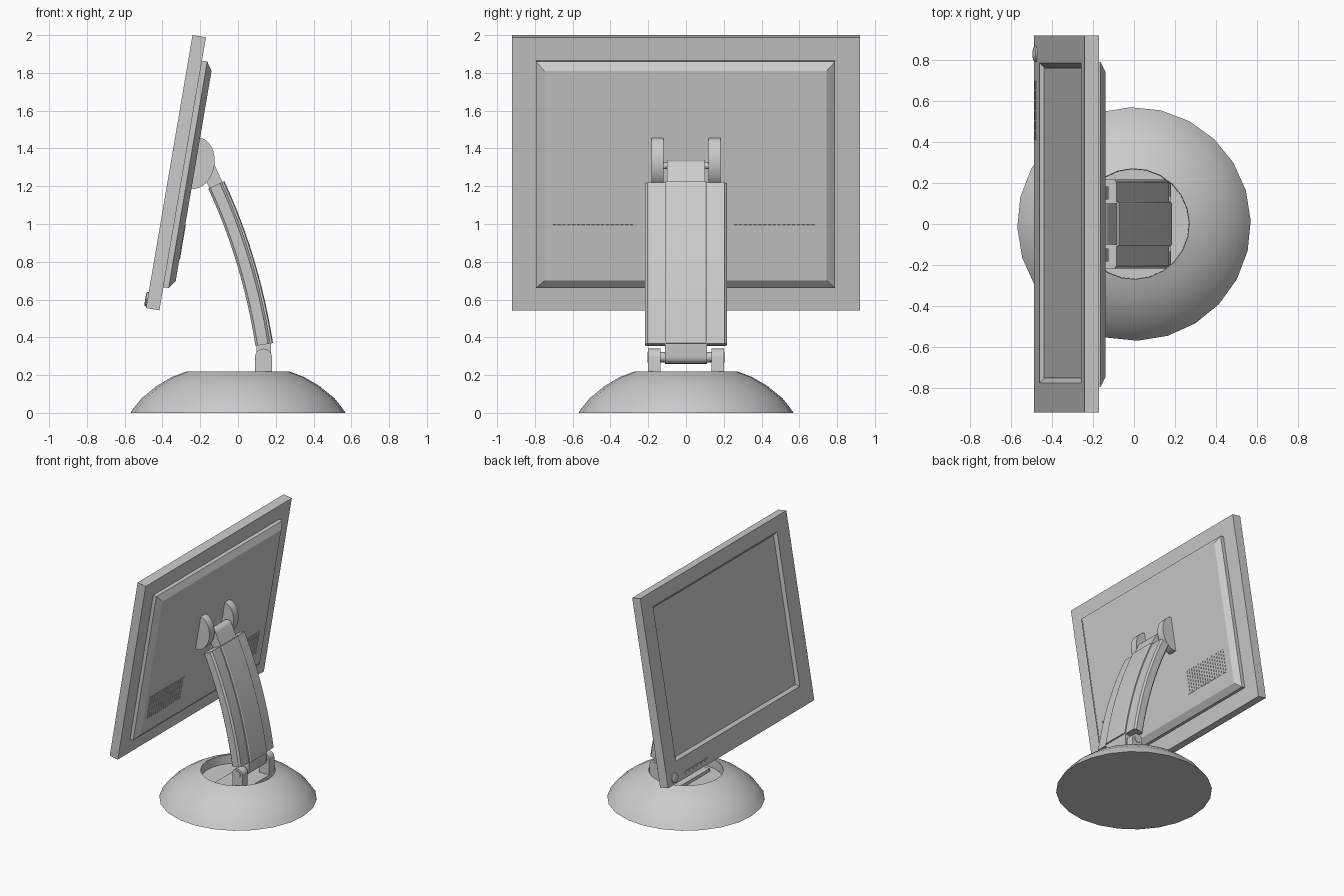
import bpy, bmesh, math
from mathutils import Vector

if "Cube" in bpy.data.objects:
    bpy.data.objects.remove(bpy.data.objects["Cube"])

GREY = bpy.data.materials.new("light_grey")
GREY.diffuse_color = (0.6, 0.6, 0.6, 1)
GREY.use_nodes = True
GREY.node_tree.nodes["Principled BSDF"].inputs["Base Color"].default_value = GREY.diffuse_color

TILT = math.asin(0.168)            # backward lean of the display
PANEL_ORIGIN = (-0.487, 0, 0.555)  # lower front edge of the display


def loft(name, rings, panel=False):
    """Skin a list of closed rings and cap both ends."""
    bm = bmesh.new()
    loops = [[bm.verts.new(p) for p in ring] for ring in rings]
    n = len(loops[0])
    for a, b in zip(loops, loops[1:]):
        for i in range(n):
            bm.faces.new((a[i], a[(i + 1) % n], b[(i + 1) % n], b[i]))
    bm.faces.new(loops[0])
    bm.faces.new(loops[-1])
    bmesh.ops.recalc_face_normals(bm, faces=bm.faces)
    mesh = bpy.data.meshes.new(name)
    bm.to_mesh(mesh)
    bm.free()
    mesh.materials.append(GREY)
    ob = bpy.data.objects.new(name, mesh)
    bpy.context.collection.objects.link(ob)
    if panel:                      # x = depth, z = height along the panel
        ob.location = PANEL_ORIGIN
        ob.rotation_euler = (0, TILT, 0)
    bpy.ops.object.select_all(action='DESELECT')
    ob.select_set(True)
    bpy.context.view_layer.objects.active = ob
    bpy.ops.object.shade_smooth_by_angle(angle=math.radians(30))
    return ob


def rect(x, y0, y1, z0, z1):
    return [(x, y0, z0), (x, y1, z0), (x, y1, z1), (x, y0, z1)]


def extrude_y(name, profile, y0, y1, panel=False):
    return loft(name, [[(x, y, z) for x, z in profile] for y in (y0, y1)], panel)


def box(name, x0, x1, y0, y1, z0, z1, panel=False):
    return loft(name, [rect(x, y0, y1, z0, z1) for x in (x0, x1)], panel)


def capsule(a, b, r, n=10):
    """Outline rounded around a and cut square at b."""
    a, b = Vector(a), Vector(b)
    d = (b - a).normalized()
    side = Vector((-d.y, d.x))
    arc = [a + side * r * math.cos(t) - d * r * math.sin(t)
           for t in (math.pi * i / n for i in range(n + 1))]
    return [tuple(p) for p in arc + [b - side * r, b + side * r]]


def pin(name, x, z, r, half):
    pts = [(x + r * math.cos(math.tau * i / 20), z + r * math.sin(math.tau * i / 20))
           for i in range(20)]
    return extrude_y(name, pts, -half, half)


# Domed base with a round well in its top
profile = [(0.57, 0), (0.545, 0.035), (0.51, 0.078), (0.43, 0.143),
           (0.35, 0.19), (0.27, 0.22), (0.268, 0.15)]
loft("base", [[(r * math.cos(math.tau * i / 24 + 0.03), r * math.sin(math.tau * i / 24 + 0.03), z)
               for i in range(24)] for r, z in profile])

# Lower hinge: plate, lugs, pin and knuckle
box("hinge_plate", -0.07, 0.18, -0.2, 0.2, 0.145, 0.175)
for side, s in (("left", -1), ("right", 1)):
    extrude_y("lower_lug_" + side, capsule((0.135, 0.295), (0.135, 0.15), 0.045), s * 0.135, s * 0.2)
pin("lower_pin", 0.135, 0.295, 0.027, 0.204)
extrude_y("lower_knuckle", capsule((0.135, 0.298), (0.138, 0.38), 0.038), -0.11, 0.11)

# Curved arm swept along a quadratic curve
P0, P1, P2 = Vector((-0.115, 1.207)), Vector((0.0675, 0.815)), Vector((0.139, 0.362))


def sweep(name, section, steps=12):
    """section holds (y, offset towards the back) pairs."""
    rings = []
    for i in range(steps + 1):
        t = i / steps
        p = P0 * (1 - t) ** 2 + P1 * 2 * t * (1 - t) + P2 * t * t
        d = ((P1 - P0) * (1 - t) + (P2 - P1) * t).normalized()
        nx, nz = -d.y, d.x
        rings.append([(p.x + nx * o, y, p.y + nz * o) for y, o in section])
    loft(name, rings)


sweep("arm_spine", [(-0.108, -0.042), (0.108, -0.042), (0.108, 0.042), (0.1, 0.047),
                    (-0.1, 0.047), (-0.108, 0.042)])
for side, s in (("left", -1), ("right", 1)):
    sweep("arm_rail_" + side, [(s * y, o) for y, o in (
        (0.1, -0.047), (0.204, -0.047), (0.217, -0.035), (0.217, 0.02), (0.204, 0.033), (0.1, 0.033))])

# Upper hinge: knuckle, pin and rounded ears on the back of the display
extrude_y("upper_knuckle", capsule((-0.16, 1.3), (-0.112, 1.195), 0.038), -0.1, 0.1)
pin("upper_pin", -0.163, 1.308, 0.018, 0.13)
ear = [(0.128 + 0.102 * math.sin(math.pi * i / 16), 0.8 + 0.137 * math.cos(math.pi * i / 16))
       for i in range(17)]
for side, s in (("left", -1), ("right", 1)):
    extrude_y("upper_ear_" + side, ear, s * 0.12, s * 0.183, panel=True)

# Display casing with a bevelled screen opening
loft("display_casing", [rect(0.02, -0.752, 0.762, 0.182, 1.335),
                        rect(0, -0.776, 0.785, 0.16, 1.355),
                        rect(0, -0.92, 0.92, 0, 1.466),
                        rect(0.072, -0.92, 0.92, 0, 1.466)], panel=True)
box("screen", 0.018, 0.021, -0.752, 0.762, 0.182, 1.335, panel=True)

# Raised rear cover with bevelled rim
loft("rear_cover", [rect(0.07, -0.795, 0.79, 0.124, 1.341),
                    rect(0.1, -0.795, 0.79, 0.124, 1.341),
                    rect(0.131, -0.75, 0.745, 0.169, 1.296)], panel=True)

# Two rows of vent slats
for side, start in (("left", -0.705), ("right", 0.255)):
    for i in range(17):
        y = start + 0.0255 * i
        box(f"vent_{side}_{i}", 0.129, 0.134, y, y + 0.017, 0.285, 0.47, panel=True)

# Front controls: round power button and six small keys
rings = [[(x, 0.83 + r * math.cos(math.tau * i / 20), 0.047 + r * math.sin(math.tau * i / 20))
          for i in range(20)] for x, r in ((0.005, 0.038), (-0.008, 0.038), (-0.012, 0.028))]
loft("power_button", rings, panel=True)
for i in range(6):
    y = 0.409 + 0.0495 * i
    box(f"menu_key_{i}", -0.004, 0.004, y, y + 0.042, 0.03, 0.05, panel=True)
